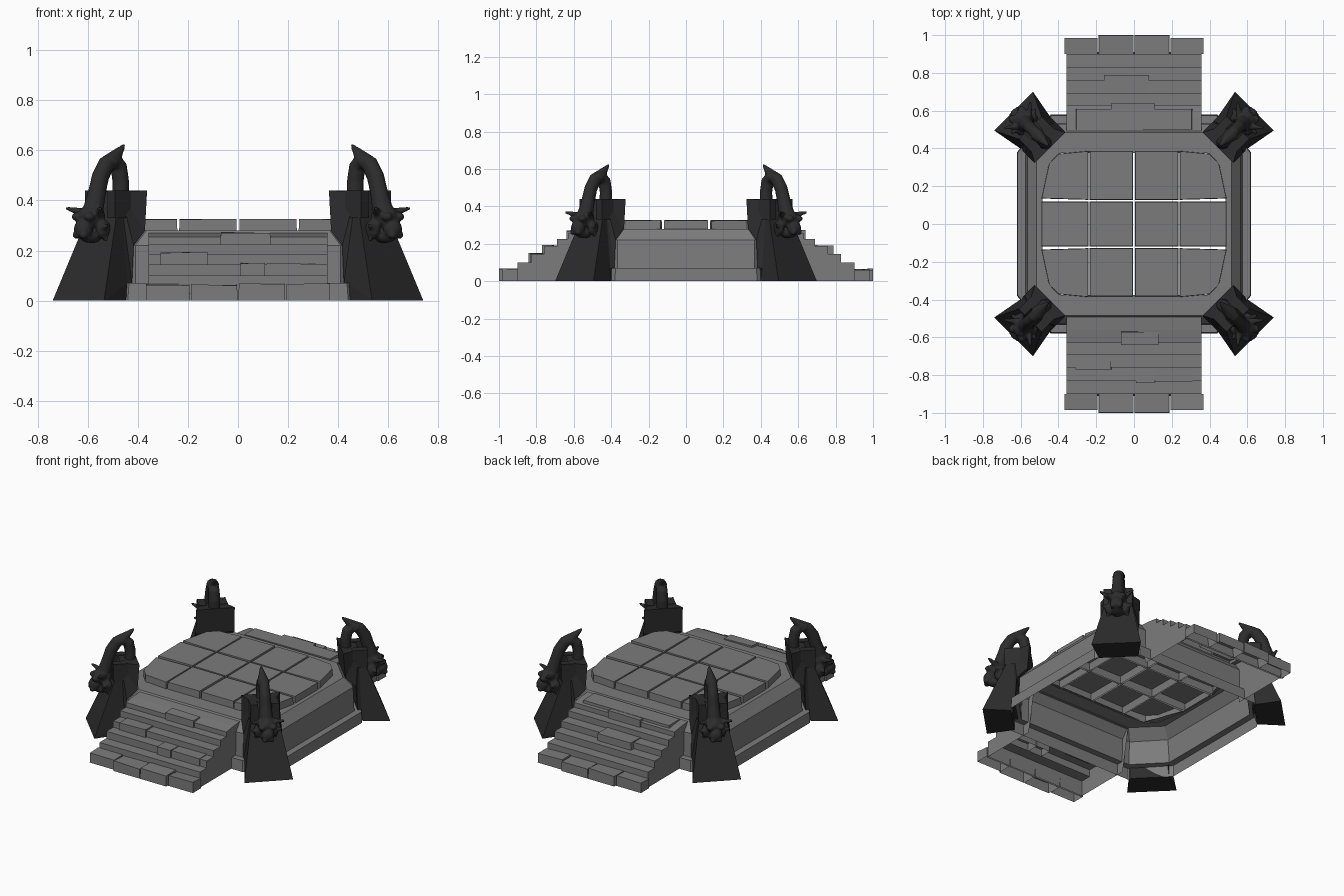
import bpy, bmesh, math, random
from mathutils import Vector

if "Cube" in bpy.data.objects:
    bpy.data.objects.remove(bpy.data.objects["Cube"])

random.seed(4)


def material(name, v):
    m = bpy.data.materials.new(name)
    m.diffuse_color = (v, v, v, 1)
    m.use_nodes = True
    m.node_tree.nodes["Principled BSDF"].inputs["Base Color"].default_value = m.diffuse_color
    return m


STONE = material("grey_stone", 0.2)
DARK = material("dark_stone", 0.025)


def finish(bm, name, mat):
    bmesh.ops.recalc_face_normals(bm, faces=bm.faces)
    me = bpy.data.meshes.new(name)
    bm.to_mesh(me)
    bm.free()
    ob = bpy.data.objects.new(name, me)
    me.materials.append(mat)
    bpy.context.collection.objects.link(ob)
    return ob


def mirror_corners(ob):
    m = ob.modifiers.new("corners", "MIRROR")
    m.use_axis = (True, True, False)
    m.use_mirror_merge = False


def prism(bm, pts, z0, z1, jitter=0.0):
    """Upright stone block, open underneath, slightly smaller on top."""
    c = sum((Vector(p) for p in pts), Vector((0, 0))) / len(pts)
    lo = [bm.verts.new((x, y, z0)) for x, y in pts]
    hi = []
    for p in pts:
        q = c + (Vector(p) - c) * 0.985
        hi.append(bm.verts.new((q.x, q.y, z1 + random.uniform(-jitter, jitter))))
    n = len(pts)
    for i in range(n):
        j = (i + 1) % n
        bm.faces.new((lo[i], lo[j], hi[j], hi[i]))
    bm.faces.new(hi)


def rect(x0, x1, y0, y1):
    return [(x0, y0), (x1, y0), (x1, y1), (x0, y1)]


# Hollow eight-sided platform: base ledge, wall, sloped rim, deck ring
def octagon(ax, ay, bx, by):
    q = [(bx, by), (ax, ay)]
    return (q + [(-x, y) for x, y in reversed(q)]
            + [(-x, -y) for x, y in q] + [(x, -y) for x, y in reversed(q)])


bm = bmesh.new()
levels = [((.44, .58, .62, .38), 0), ((.435, .575, .617, .377), .07),
          ((.41, .535, .575, .365), .07), ((.41, .53, .565, .365), .22),
          ((.365, .485, .515, .335), .28), ((.39, .375, .485, .13), .28)]
prev = None
for dims, z in levels:
    ring = [bm.verts.new((x, y, z)) for x, y in octagon(*dims)]
    if prev:
        for i in range(8):
            j = (i + 1) % 8
            bm.faces.new((prev[i], prev[j], ring[j], ring[i]))
    prev = ring
finish(bm, "platform_body", STONE)

# Floor tiles, with the four outer corners cut round
bm = bmesh.new()
cols = [(-.49, -.242), (-.235, -.005), (.005, .235), (.242, .49)]
rows = [(-.383, -.128), (-.118, .118), (.128, .387)]
for i, (x0, x1) in enumerate(cols):
    for j, (y0, y1) in enumerate(rows):
        pts = rect(x0, x1, y0, y1)
        if i in (0, 3) and j in (0, 2):
            s, t = (1 if i == 3 else -1), (1 if j == 2 else -1)
            pts = [(s * x, t * y) for x, y in
                   [(.242, .128), (.49, .135), (.45, .32), (.40, .372), (.242, .387)]]
        prism(bm, pts, .275, .325, .002)
finish(bm, "floor_tiles", STONE)

# Stairs at front and back, hollow, with loose slabs and a kerb of blocks
profile = [(.53, 0), (.91, 0), (.90, .06), (.90, .10), (.83, .10), (.83, .145), (.76, .145),
           (.76, .185), (.69, .185), (.69, .225), (.63, .225), (.63, .255), (.56, .265),
           (.48, .272)]
slabs = {"front": [(-.31, -.12, .69, .77, .14, .192), (.01, .108, .755, .842, .1, .15),
                   (.112, .31, .755, .835, .1, .148), (-.07, .13, .57, .64, .22, .272)],
         "back": [(-.16, .08, .69, .79, .14, .19), (-.12, .11, .56, .64, .22, .274),
                  (-.31, .31, .50, .61, .25, .277)]}
kerb = [-.37, -.19, 0, .19, .37]
for name, sy in (("front", -1), ("back", 1)):
    bm = bmesh.new()
    a = [bm.verts.new((-.358, sy * y, z)) for y, z in profile]
    b = [bm.verts.new((.358, sy * y, z)) for y, z in profile]
    bm.faces.new(a)
    bm.faces.new(b)
    for i in range(1, len(profile) - 1):
        bm.faces.new((a[i], a[i + 1], b[i + 1], b[i]))
    finish(bm, name + "_stairs", STONE)
    bm = bmesh.new()
    for x0, x1, y0, y1, z0, z1 in slabs[name]:
        prism(bm, rect(x0, x1, sy * y0, sy * y1), z0, z1, .003)
    for i in range(4):
        out = 1.0 if i in (1, 2) else .985
        prism(bm, rect(kerb[i] + .002, kerb[i + 1] - .002, sy * .9, sy * out),
              0, .064, .005)
    finish(bm, name + "_step_slabs", STONE)


# Corner pieces are laid out as r (outward on the diagonal), s (sideways), z
def P(r, s, z):
    k = math.sqrt(.5)
    return Vector((.02 + k * (r - s), -.02 + k * (r + s), z))


# Tapered corner pillars, notched on the inside to fit the platform
bm = bmesh.new()
pillar = [(.873, 0, .145), (.70, .435, .062), (.60, .44, .115), (.612, .28, .115),
          (.675, .22, .115), (.685, .07, .115), (.71, .07, .115), (.71, 0, .115)]
L = [bm.verts.new(P(r, -w, z)) for r, z, w in pillar]
R = [bm.verts.new(P(r, w, z)) for r, z, w in pillar]
for i in range(8):
    j = (i + 1) % 8
    bm.faces.new((L[i], L[j], R[j], R[i]))
sides = [bm.faces.new(L), bm.faces.new(R)]
bmesh.ops.triangulate(bm, faces=sides)
# shoulder blocks beside the neck
for s in (-1, 1):
    pts = [P(r, s * t, 0).xy for r, t in ((.66, .04), (.75, .04), (.75, .085), (.66, .085))]
    prism(bm, pts, .33, .44)
mirror_corners(finish(bm, "corner_pillars", DARK))

# Arched beast necks and heads hanging outside the pillars
bm = bmesh.new()
neck = [(.635, .40, .034, .036), (.634, .48, .033, .035), (.645, .535, .034, .034),
        (.675, .562, .034, .032), (.715, .545, .036, .032), (.748, .495, .037, .033),
        (.765, .44, .037, .035), (.782, .385, .04, .04), (.80, .33, .045, .045)]
rings = []
for i, (r, z, a, w) in enumerate(neck):
    p, q = neck[max(i - 1, 0)], neck[min(i + 1, len(neck) - 1)]
    t = Vector((q[0] - p[0], q[1] - p[1])).normalized()
    ring = []
    for k in range(10):
        c, s = math.cos(k * math.tau / 10), math.sin(k * math.tau / 10)
        ring.append(bm.verts.new(P(r - t.y * a * c, w * s, z + t.x * a * c)))
    rings.append(ring)
for A, B in zip(rings, rings[1:]):
    for k in range(10):
        n = (k + 1) % 10
        bm.faces.new((A[k], A[n], B[n], B[k]))
bm.faces.new(rings[0])
bm.faces.new(rings[-1])


def blob(r, s, z, a, w, h):
    for v in bmesh.ops.create_icosphere(bm, subdivisions=2, radius=1)["verts"]:
        x, y, t = v.co
        v.co = P(r + x * a, s + y * w, z + t * h)


def spike(base, tip, rad):
    b, t = P(*base), P(*tip)
    m = (t - b).to_track_quat("Z", "Y").to_matrix().to_4x4()
    m.translation = (b + t) / 2
    bmesh.ops.create_cone(bm, cap_ends=True, segments=8, radius1=rad, radius2=.006,
                          depth=(t - b).length, matrix=m)


spike((.695, 0, .55), (.612, 0, .622), .040)        # crest tip
blob(.80, 0, .335, .06, .055, .05)                  # skull
blob(.845, 0, .285, .038, .04, .042)                # snout
blob(.80, 0, .255, .055, .036, .026)                # jaw
for s in (-1, 1):
    blob(.845, s * .034, .335, .024, .022, .018)    # brow
    blob(.862, s * .02, .262, .018, .016, .016)     # nostril
    blob(.78, s * .05, .285, .034, .022, .04)       # cheek
    spike((.80, s * .04, .35), (.845, s * .098, .37), .02)
    spike((.79, s * .05, .29), (.80, s * .092, .30), .02)
    spike((.78, s * .04, .27), (.765, s * .07, .228), .018)
heads = finish(bm, "beast_heads", DARK)
rm = heads.modifiers.new("fuse", "REMESH")
rm.mode = "VOXEL"
rm.voxel_size = .007
rm.use_smooth_shade = True
mirror_corners(heads)
